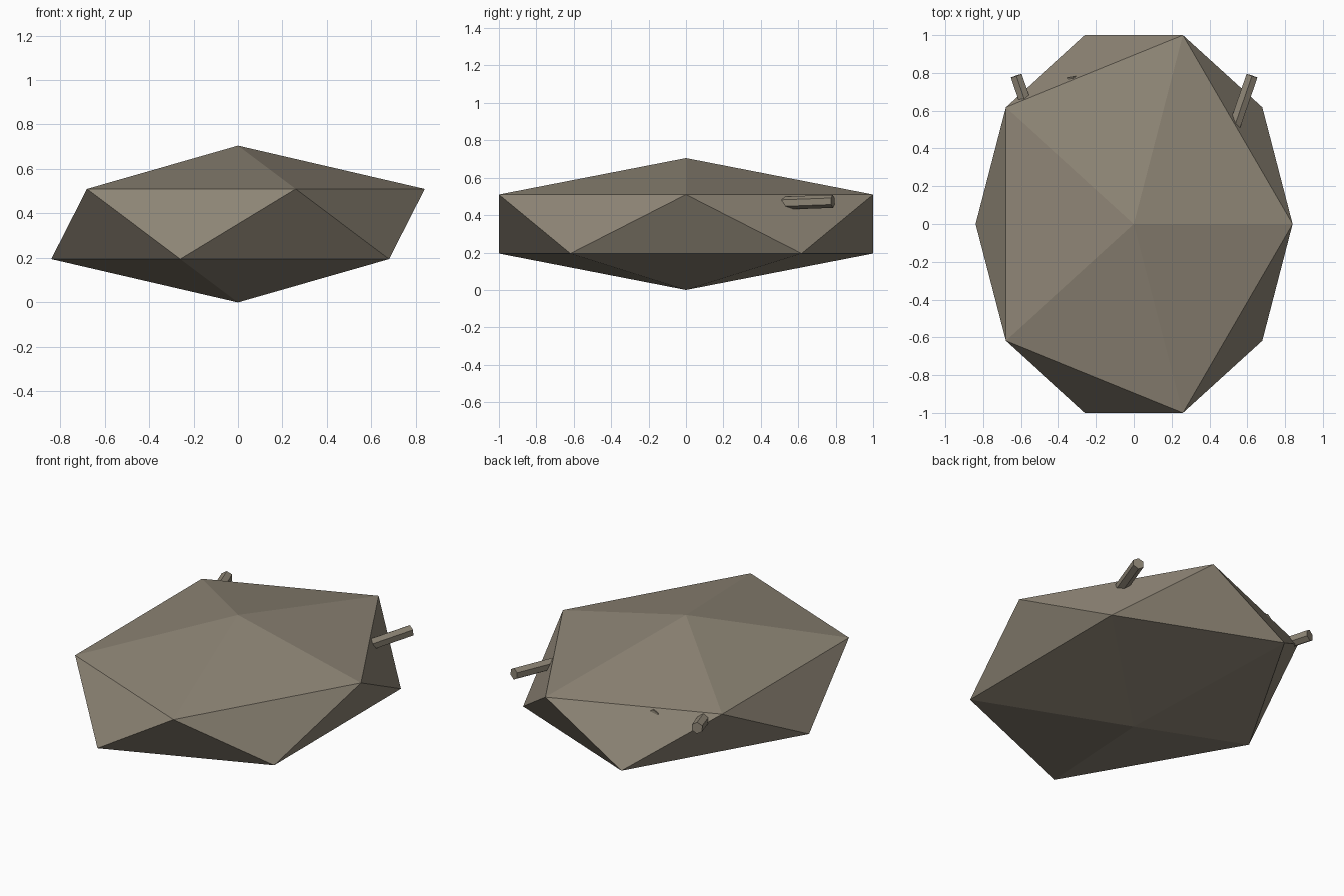
import bpy
import math
from mathutils import Vector

if "Cube" in bpy.data.objects:
    bpy.data.objects.remove(bpy.data.objects["Cube"])

stone = bpy.data.materials.new("warm grey stone")
stone.diffuse_color = (0.27, 0.235, 0.18, 1)
stone.use_nodes = True
stone.node_tree.nodes["Principled BSDF"].inputs["Base Color"].default_value = stone.diffuse_color

# Boulder: a flattened twenty-sided ball
bpy.ops.mesh.primitive_ico_sphere_add(subdivisions=1, radius=1, location=(0, 0, 0.3525))
boulder = bpy.context.object
boulder.name = "boulder"
boulder.scale = (0.939, 1.1756, 0.3525)
bpy.ops.object.transform_apply(location=False, rotation=False, scale=True)
boulder.data.materials.append(stone)


def peg(name, tip, yaw, length=0.36, radius=0.035):
    """Six-sided peg ending at tip, fanned outwards by yaw and tilted slightly up."""
    yaw, tilt = math.radians(yaw), math.radians(2)
    way = Vector((math.sin(yaw) * math.cos(tilt), math.cos(yaw) * math.cos(tilt), math.sin(tilt)))
    bpy.ops.mesh.primitive_cylinder_add(
        vertices=6, radius=radius, depth=length,
        location=Vector(tip) - way * length / 2,
        rotation=(math.radians(-90) + tilt, 0, -yaw))
    ob = bpy.context.object
    ob.name = name
    ob.data.materials.append(stone)


# Two pairs of pegs at the back, the inner pair almost buried
for side, label in ((-1, "left"), (1, "right")):
    peg(label + "_outer_peg", (side * 0.625, 0.785, 0.474), side * 19)
    peg(label + "_inner_peg", (side * 0.322, 0.781, 0.468), side * 11)
